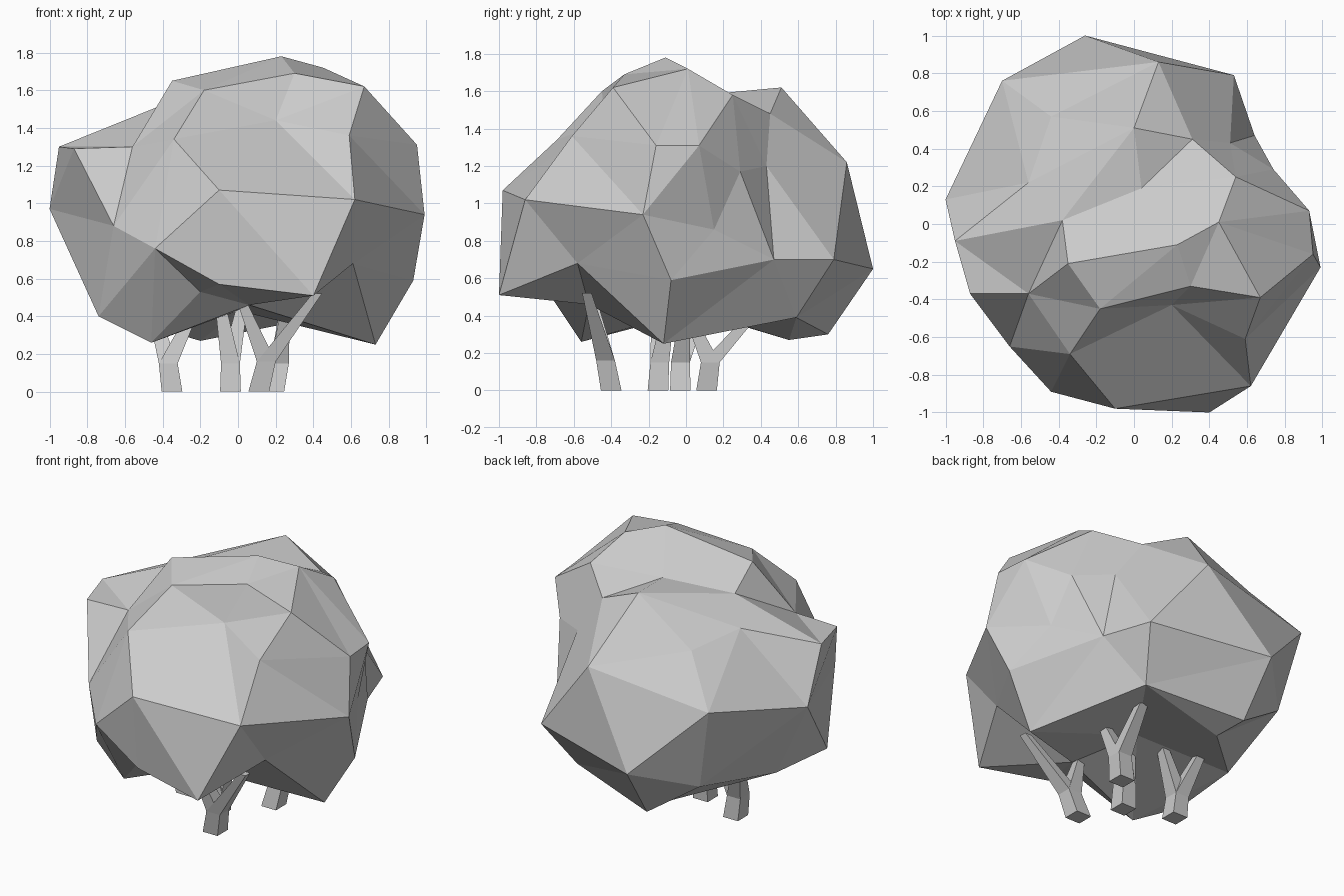
import bpy
import bmesh
from mathutils import Vector

# Remove the default object
default_cube = bpy.data.objects.get("Cube")
if default_cube:
    bpy.data.objects.remove(default_cube, do_unlink=True)


def make_material(name, colour):
    material = bpy.data.materials.new(name)
    material.use_nodes = True
    material.diffuse_color = colour
    shader = material.node_tree.nodes["Principled BSDF"]
    shader.inputs["Base Color"].default_value = colour
    shader.inputs["Roughness"].default_value = 0.9
    return material


def make_object(name, mesh_builder, material):
    """Turn a filled bmesh into a flat shaded object."""
    bmesh.ops.recalc_face_normals(mesh_builder, faces=mesh_builder.faces[:])
    mesh = bpy.data.meshes.new(name)
    mesh_builder.to_mesh(mesh)
    mesh_builder.free()
    mesh.materials.append(material)
    result = bpy.data.objects.new(name, mesh)
    bpy.context.collection.objects.link(result)
    return result


def wrap_corners(name, corners, centre, material):
    """Facet a lumpy shell: hull the directions, then restore the radii."""
    builder = bmesh.new()
    radius = {}
    for corner in corners:
        offset = Vector(corner) - centre
        vert = builder.verts.new(offset.normalized())
        radius[vert] = offset.length
    bmesh.ops.convex_hull(builder, input=builder.verts[:])
    for vert in builder.verts:
        vert.co = centre + vert.co * radius[vert]
    return make_object(name, builder, material)


def add_limb(builder, start, end, start_width, end_width):
    """Square tapered limb with level ends."""
    rings = []
    for point, width in ((start, start_width), (end, end_width)):
        half = width / 2
        rings.append([builder.verts.new((point[0] + sx * half,
                                         point[1] + sy * half, point[2]))
                      for sx, sy in ((-1, -1), (1, -1), (1, 1), (-1, 1))])
    lower, upper = rings
    builder.faces.new(lower[::-1])
    builder.faces.new(upper)
    for i in range(len(lower)):
        j = (i + 1) % len(lower)
        builder.faces.new((lower[i], lower[j], upper[j], upper[i]))


def add_stem(name, base, fork, tips, material):
    """Short trunk that splits into thinner branches."""
    builder = bmesh.new()
    add_limb(builder, base, fork, 0.11, 0.1)
    for tip in tips:
        add_limb(builder, fork, tip, 0.1, 0.05)
    return make_object(name, builder, material)


grey = make_material("plain grey", (0.6, 0.6, 0.6, 1))

# Foliage corners, from the crown down to the hollow underside
foliage_corners = [
    (.23, -.11, 1.78), (.45, .01, 1.72), (.3, -.33, 1.69), (.67, -.39, 1.62),
    (.54, .25, 1.58), (0, .51, 1.62), (.31, .45, 1.48), (.04, .19, 1.59),
    (-.35, -.21, 1.65), (-.38, .02, 1.53), (-.18, -.45, 1.6),
    (-.44, .57, 1.37), (-.56, .22, 1.42), (-.95, -.09, 1.3),
    (-.56, -.37, 1.3), (-1, .13, .97), (-.87, -.37, 1.29), (-.66, -.65, .88),
    (-.34, -.69, 1.34), (-.1, -.98, 1.07), (-.44, -.89, .76),
    (.2, -.43, 1.44), (.59, -.61, 1.36), (.62, -.86, 1.02), (.4, -1, .51),
    (.99, -.23, .94), (.95, -.16, 1.31), (.93, .07, 1.31), (.93, -.08, .59),
    (.73, -.12, .25), (.61, -.58, .68), (.74, .29, 1.17), (.64, .47, .7),
    (.53, .79, .7), (.13, .86, 1.22), (-.26, 1, .65), (-.7, .76, 1.09),
    (-.74, -.45, .4), (-.46, -.56, .26), (-.1, -.93, .57), (-.24, .76, .3),
    (-.58, .68, .53), (.4, .59, .39), (.51, .43, 1.2), (.79, .15, .86),
    (-.71, .05, .42), (.06, -.52, .46), (0, .03, .43), (-.2, .55, .27),
    (-.2, -.74, .53),
]
wrap_corners("foliage", foliage_corners, Vector((0, 0, 0.95)), grey)

# Four forked stems
add_stem("front_stem", (.11, -.4, 0), (.15, -.43, .16),
         [(.42, -.53, .52), (.02, -.5, .48)], grey)
add_stem("back_stem", (.19, .11, 0), (.22, .13, .15),
         [(.25, .41, .46), (.25, .01, .42)], grey)
add_stem("right_stem", (-.35, -.03, 0), (-.37, -.03, .15),
         [(-.22, 0, .46), (-.46, .1, .46)], grey)
add_stem("middle_stem", (-.04, -.15, 0), (-.04, -.14, .15),
         [(-.1, -.16, .5), (.03, -.08, .5)], grey)
